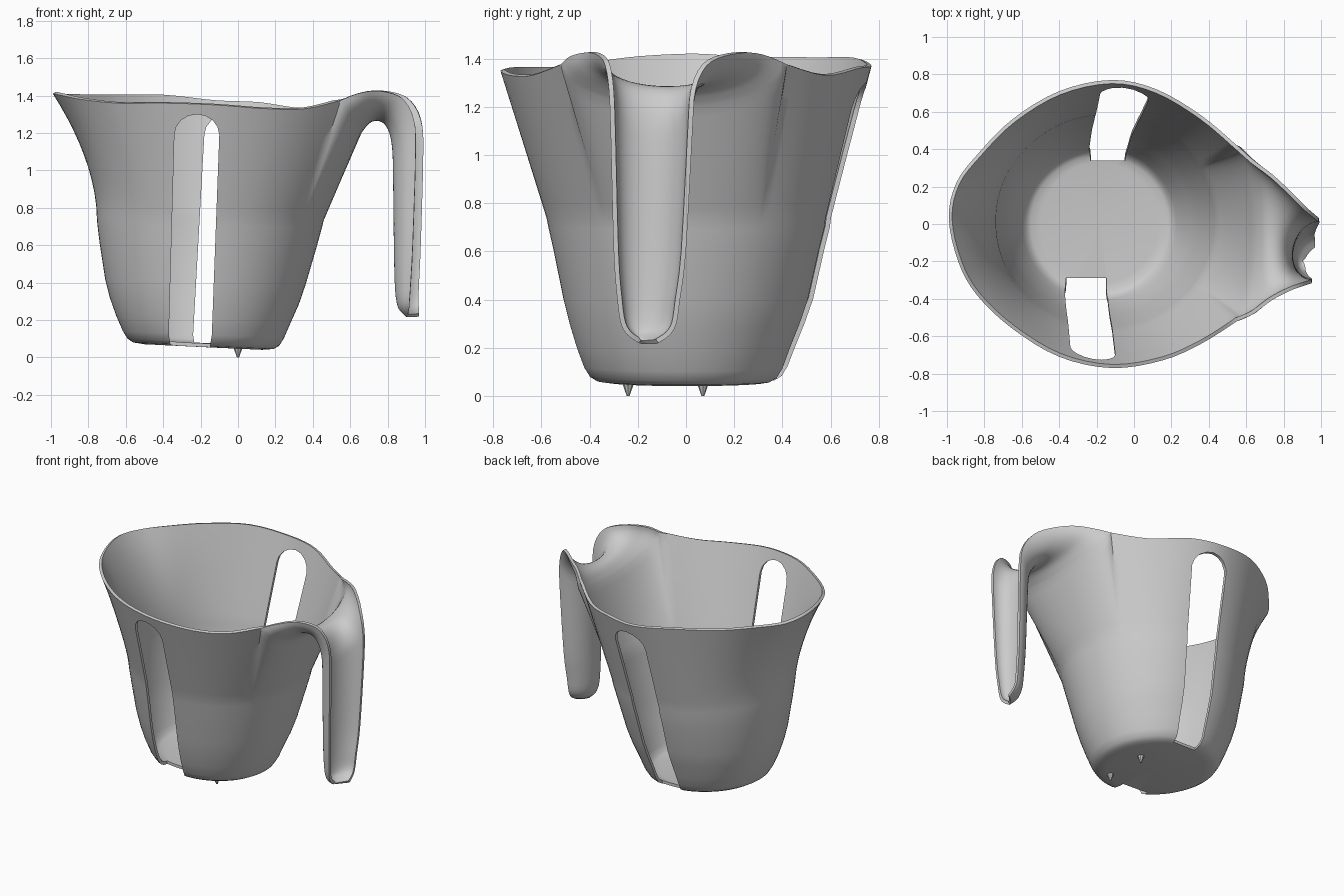
import bpy, bmesh, math
from mathutils import Vector

cube = bpy.data.objects.get("Cube")
if cube:
    bpy.data.objects.remove(cube, do_unlink=True)

grey = bpy.data.materials.new("light grey plastic")
grey.use_nodes = True
grey.diffuse_color = (0.6, 0.6, 0.6, 1)
grey.node_tree.nodes["Principled BSDF"].inputs["Base Color"].default_value = (0.6, 0.6, 0.6, 1)


def spline(points, steps):
    """Smooth open curve through points of any dimension."""
    p = [points[0]] + list(points) + [points[-1]]
    out = []
    for i in range(1, len(p) - 2):
        for s in range(steps):
            t = s / steps
            out.append(tuple(
                b + 0.5 * t * (c - a + t * (2*a - 5*b + 4*c - d + t * (3*(b - c) + d - a)))
                for a, b, c, d in zip(p[i-1], p[i], p[i+1], p[i+2])))
    return out + [tuple(points[-1])]


def make_object(name, bm):
    mesh = bpy.data.meshes.new(name)
    bm.to_mesh(mesh)
    bm.free()
    obj = bpy.data.objects.new(name, mesh)
    bpy.context.collection.objects.link(obj)
    mesh.materials.append(grey)
    return obj


# Handle channel stations: floor x, floor z, edge x, edge z, centre y, half width
stations = spline([
    (.66, 1.20, .55, 1.375, -.05, .47),
    (.70, 1.25, .64, 1.41, -.07, .41),
    (.74, 1.265, .74, 1.425, -.075, .335),
    (.78, 1.25, .84, 1.41, -.10, .26),
    (.81, 1.20, .91, 1.37, -.125, .21),
    (.825, 1.12, .96, 1.27, -.14, .18),
    (.83, 1.0, .97, 1.1, -.143, .17),
    (.835, .6, .955, .6, -.15, .15),
    (.84, .4, .945, .4, -.155, .13),
    (.85, .30, .94, .30, -.155, .115),
    (.87, .25, .94, .25, -.155, .085),
    (.92, .215, .935, .22, -.155, .04)], 3)
SECTOR = 24


def channel(station):
    """U-shaped cross-section that opens away from the bowl."""
    fx, fz, ex, ez, yc, w = station
    pts = []
    for k in range(SECTOR + 1):
        a = (k / SECTOR - 0.5) * math.pi
        lift = 1 - math.cos(a)
        tilt = 0.02 * math.sin(a) * max(0, fx - .7) / .13
        pts.append(Vector((fx + (ex - fx) * lift + tilt, yc + w * math.sin(a), fz + (ez - fz) * lift)))
    return pts


# Rim: handle mouth first, then round past the pouring lip
mouth = channel(stations[0])
rim_rest = spline([
    tuple(mouth[-1]), (.36, .58, 1.33), (.12, .72, 1.36), (-.12, .77, 1.37),
    (-.4, .71, 1.40), (-.65, .56, 1.40), (-.83, .38, 1.40), (-.95, .22, 1.40),
    (-.99, .03, 1.41), (-.94, -.2, 1.40), (-.84, -.38, 1.38), (-.65, -.56, 1.36),
    (-.4, -.71, 1.36), (-.12, -.77, 1.35), (.15, -.73, 1.33), (.36, -.64, 1.33),
    tuple(mouth[0])], 4)
rim = mouth + [Vector(p) for p in rim_rest[1:-1]]
angles = [math.atan2(p.y, p.x + .15) for p in rim]


def ring(z, left, right, front, back):
    pts = []
    for a in angles:
        x = (left + right) / 2 + (right - left) / 2 * math.cos(a)
        y = (front + back) / 2 + (back - front) / 2 * math.sin(a)
        pts.append(Vector((x, y, z - .05 * (x + .17) * (1 - z))))
    return pts


# Lower bowl: height, left, right, front, back
rows = [ring(*r) for r in (
    (.055, -.50, .13, -.32, .33), (.062, -.56, .19, -.37, .37),
    (.08, -.59, .22, -.40, .40), (.12, -.615, .245, -.425, .425),
    (.2, -.65, .28, -.455, .455), (.3, -.685, .325, -.485, .495),
    (.4, -.71, .36, -.51, .53), (.6, -.74, .42, -.55, .575),
    (.70, -.752, .448, -.572, .60), (.74, -.755, .458, -.58, .605))]

# Upper bowl flares from the shoulder to the rim
shoulder = rows[-1]
for k in range(1, 11):
    f = k / 10
    row = []
    for a, s, r in zip(angles, shoulder, rim):
        g = f ** (1 + .8 * max(0, -math.cos(a)) ** 4)
        row.append(Vector((s.x + (r.x - s.x) * g, s.y + (r.y - s.y) * g, s.z + (r.z - s.z) * f)))
    rows.append(row)

bm = bmesh.new()
grid = [[bm.verts.new(p) for p in row] for row in rows]
n = len(rim)
for lo, hi in zip(grid, grid[1:]):
    for j in range(n):
        k = (j + 1) % n
        bm.faces.new((lo[j], lo[k], hi[k], hi[j]))
centre = bm.verts.new((-.18, 0, .055))
for j in range(n):
    bm.faces.new((grid[0][(j + 1) % n], grid[0][j], centre))

# Handle continues the mouth over and down
last = grid[-1][:SECTOR + 1]
for station in stations[1:]:
    new = [bm.verts.new(p) for p in channel(station)]
    for j in range(SECTOR):
        bm.faces.new((last[j], last[j + 1], new[j + 1], new[j]))
    last = new
jug = make_object("jug_body_and_handle", bm)
bpy.context.view_layer.objects.active = jug
jug.select_set(True)
wall = jug.modifiers.new("wall", 'SOLIDIFY')
wall.thickness = 0.02
wall.offset = -1
bpy.ops.object.modifier_apply(modifier="wall")


def cut_slot(name, y0, y1, bottom, top):
    """Cut a tall round-topped slot; bottom and top are x ranges."""
    (bl, br), (tl, tr) = bottom, top
    mid, half = (tl + tr) / 2, (tr - tl) / 2
    outline = [(bl + .02, 0), (br - .02, 0), (br, .12)]
    for k in range(9):
        a = math.pi * k / 8
        outline.append((mid + half * math.cos(a), 1.19 + .11 * math.sin(a)))
    outline.append((bl, .12))
    cb = bmesh.new()
    face = cb.faces.new([cb.verts.new((x, y0, z)) for x, z in outline])
    grown = bmesh.ops.extrude_face_region(cb, geom=[face])
    moved = [v for v in grown["geom"] if isinstance(v, bmesh.types.BMVert)]
    bmesh.ops.translate(cb, verts=moved, vec=(0, y1 - y0, 0))
    bmesh.ops.recalc_face_normals(cb, faces=cb.faces)
    cutter = make_object(name, cb)
    cutter.hide_render = True
    cut = jug.modifiers.new(name, 'BOOLEAN')
    cut.operation = 'DIFFERENCE'
    cut.solver = 'EXACT'
    cut.object = cutter
    bpy.ops.object.modifier_apply(modifier=name)
    bpy.data.objects.remove(cutter, do_unlink=True)


# Tall gauge windows at front and back
cut_slot("front_window", -.29, -1, (-.37, -.14), (-.34, -.10))
cut_slot("back_window", .34, 1, (-.24, -.04), (-.18, .08))
bpy.ops.object.shade_smooth_by_angle(angle=math.radians(40))

# Small moulding nubs under the base
for i, y in enumerate((-.24, .07)):
    nb = bmesh.new()
    bmesh.ops.create_cone(nb, cap_ends=True, segments=8, radius1=.006, radius2=.025, depth=.055)
    bmesh.ops.translate(nb, verts=nb.verts, vec=(0, y, .0275))
    make_object("base_nub_%d" % (i + 1), nb)
